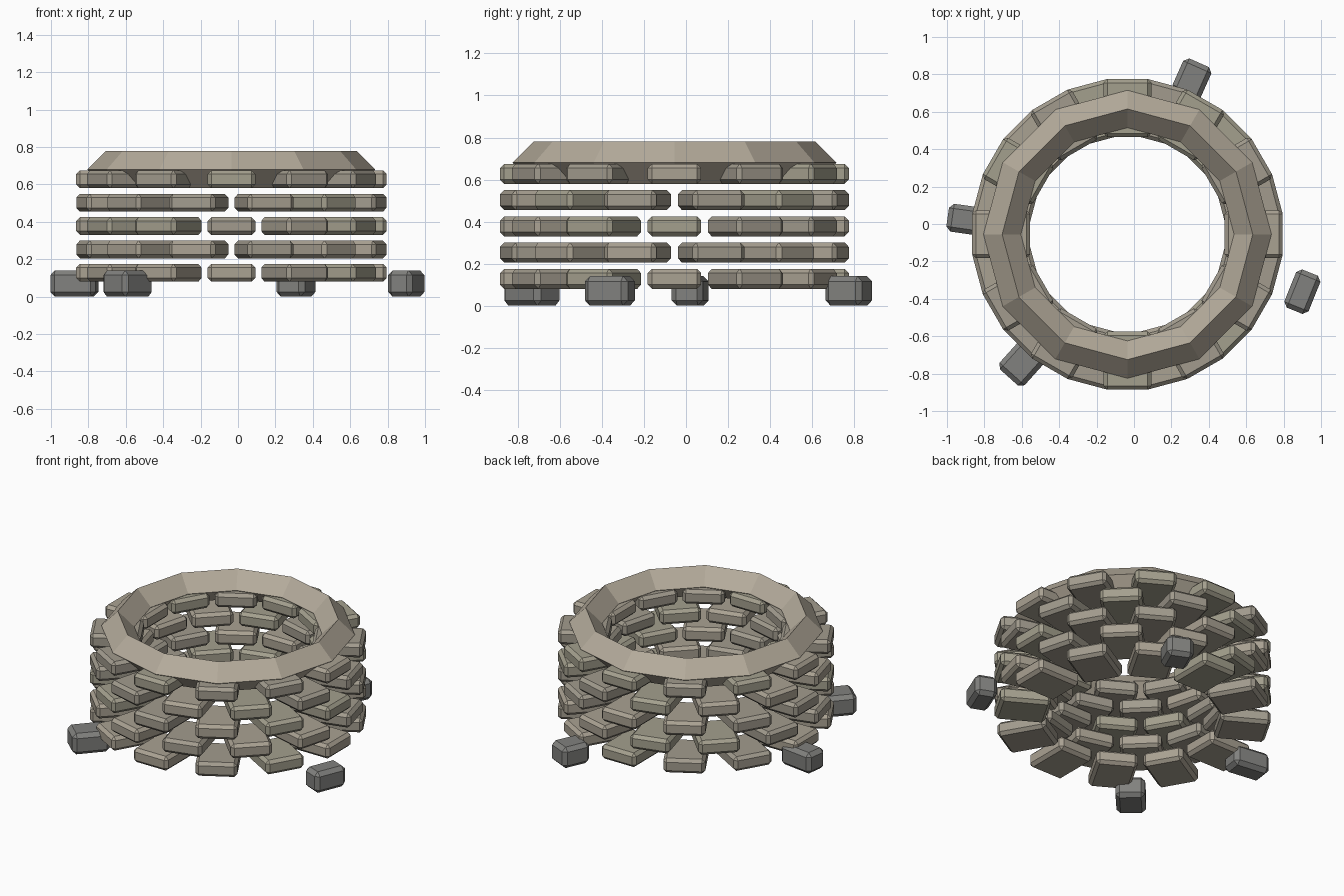
import bpy, bmesh, math, random
from mathutils import Matrix, Vector

if "Cube" in bpy.data.objects:
    bpy.data.objects.remove(bpy.data.objects["Cube"])

random.seed(4)
CENTRE = Vector((-0.035, -0.055, 0))


def material(name, rgb):
    m = bpy.data.materials.new(name)
    m.diffuse_color = (*rgb, 1)
    m.use_nodes = True
    m.node_tree.nodes["Principled BSDF"].inputs["Base Color"].default_value = m.diffuse_color
    return m


def finish(bm, name, mats):
    bmesh.ops.recalc_face_normals(bm, faces=bm.faces)
    me = bpy.data.meshes.new(name)
    bm.to_mesh(me)
    bm.free()
    for m in mats:
        me.materials.append(m)
    ob = bpy.data.objects.new(name, me)
    bpy.context.collection.objects.link(ob)
    return ob


def block(bm, size, matrix, bevel, mat=0):
    """Chamfered box added to bm."""
    part = bmesh.new()
    bmesh.ops.create_cube(part, size=1, matrix=Matrix.Diagonal((*size, 1)))
    bmesh.ops.bevel(part, geom=part.edges[:], offset=bevel, segments=1,
                    profile=0.5, affect='EDGES')
    part.transform(matrix)
    for f in part.faces:
        f.material_index = mat
    tmp = bpy.data.meshes.new("tmp")
    part.to_mesh(tmp)
    part.free()
    bm.from_mesh(tmp)
    bpy.data.meshes.remove(tmp)


brick_mats = [material("brick_a", (0.40, 0.36, 0.29)),
              material("brick_b", (0.36, 0.33, 0.27)),
              material("brick_c", (0.37, 0.35, 0.27))]
rim_mat = material("rim_stone", (0.46, 0.41, 0.33))
rock_mat = material("grey_rock", (0.22, 0.22, 0.21))

# Wall: five staggered courses of twelve bricks
for row in range(5):
    bm = bmesh.new()
    for i in range(12):
        ang = math.radians(30 * i + (15 if row % 2 else 0))
        mat = (Matrix.Translation(CENTRE + Vector((0, 0, 0.1275 + 0.125 * row)))
               @ Matrix.Rotation(ang, 4, 'Z') @ Matrix.Translation((0.675, 0, 0)))
        block(bm, (0.31, 0.255, 0.095), mat, 0.02, random.randrange(3))
    finish(bm, f"brick_course_{row + 1}", brick_mats)

# Rim: twelve-sided ring with a diamond section
bm = bmesh.new()
profile = [(0.77, 0.68), (0.67, 0.78), (0.57, 0.68), (0.67, 0.58)]
rings = []
for i in range(12):
    a = math.radians(30 * i)
    rings.append([bm.verts.new(CENTRE + Vector((r * math.cos(a), r * math.sin(a), z)))
                  for r, z in profile])
for i in range(12):
    p, q = rings[i], rings[(i + 1) % 12]
    for k in range(4):
        j = (k + 1) % 4
        bm.faces.new((p[k], q[k], q[j], p[j]))
finish(bm, "rim", [rim_mat])

# Loose rocks around the base: x, y, width, depth, turn in degrees
rocks = [(0.31, 0.775, 0.165, 0.19, -24),
         (0.90, -0.362, 0.14, 0.22, -22),
         (-0.875, 0.02, 0.245, 0.15, -8),
         (-0.59, -0.733, 0.18, 0.235, -42)]
for n, (x, y, w, d, turn) in enumerate(rocks):
    bm = bmesh.new()
    mat = Matrix.Translation((x, y, 0.07)) @ Matrix.Rotation(math.radians(turn), 4, 'Z')
    block(bm, (w, d, 0.14), mat, 0.025)
    finish(bm, f"loose_rock_{n + 1}", [rock_mat])
